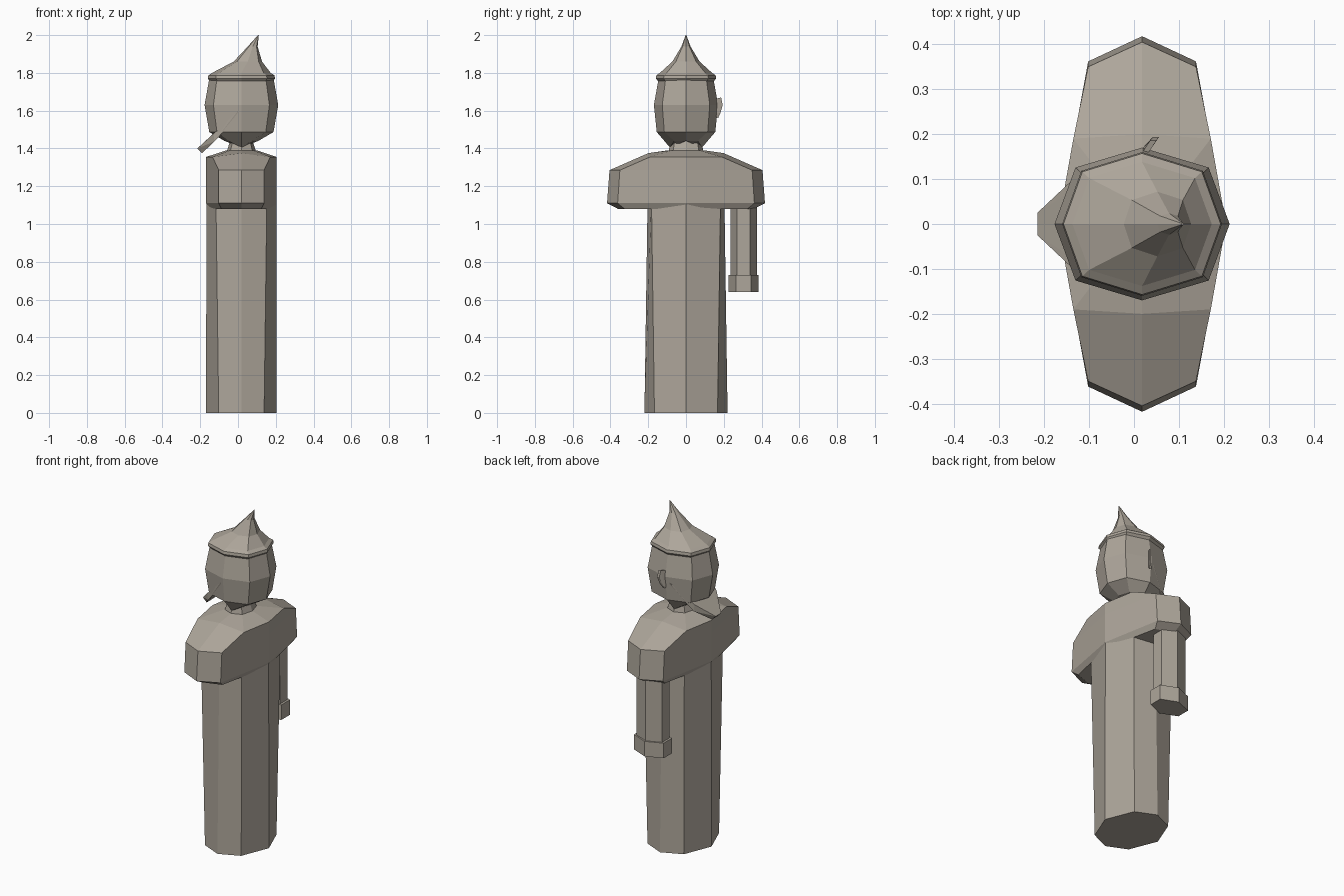
import bpy, bmesh

if "Cube" in bpy.data.objects:
    bpy.data.objects.remove(bpy.data.objects["Cube"])

stone = bpy.data.materials.new("weathered stone")
stone.diffuse_color = (0.42, 0.38, 0.325, 1)
stone.use_nodes = True
stone.node_tree.nodes["Principled BSDF"].inputs["Base Color"].default_value = stone.diffuse_color
CX = 0.018


def finish(bm, name):
    bmesh.ops.recalc_face_normals(bm, faces=bm.faces)
    me = bpy.data.meshes.new(name)
    bm.to_mesh(me)
    bm.free()
    me.materials.append(stone)
    ob = bpy.data.objects.new(name, me)
    bpy.context.collection.objects.link(ob)
    return ob


def loft(name, rings):
    """Skin equal-length rings of points and cap both ends."""
    bm = bmesh.new()
    vs = [[bm.verts.new(p) for p in r] for r in rings]
    n = len(vs[0])
    for a, b in zip(vs, vs[1:]):
        for i in range(n):
            j = (i + 1) % n
            bm.faces.new((a[i], a[j], b[j], b[i]))
    bm.faces.new(vs[0][::-1])
    bm.faces.new(vs[-1])
    return finish(bm, name)


def hull(name, pts):
    bm = bmesh.new()
    for p in pts:
        bm.verts.new(p)
    bmesh.ops.convex_hull(bm, input=bm.verts)
    return finish(bm, name)


def oct_ring(z, rx, ry, dx=None, dy=None, ztip=None, cx=CX):
    """Octagon with corners on the axes; ztip sets the height of the y corners."""
    dx = rx * 0.76 if dx is None else dx
    dy = ry * 0.74 if dy is None else dy
    zt = z if ztip is None else ztip
    return [(cx + rx, 0, z), (cx + dx, dy, z), (cx, ry, zt), (cx - dx, dy, z),
            (cx - rx, 0, z), (cx - dx, -dy, z), (cx, -ry, zt), (cx + dx, -dy, z)]


def hex_ring(z, rx, ry, cx, cy):
    return [(cx + rx, cy + ry / 2, z), (cx, cy + ry, z), (cx - rx, cy + ry / 2, z),
            (cx - rx, cy - ry / 2, z), (cx, cy - ry, z), (cx + rx, cy - ry / 2, z)]


# Robe column
loft("robe", [oct_ring(0, 0.187, 0.22, 0.12, 0.167),
              oct_ring(1.15, 0.185, 0.203, 0.135, 0.183)])

# Broad shoulders / sleeve stumps
loft("shoulders", [oct_ring(1.08, 0.175, 0.36, 0.105, 0.325),
                   oct_ring(1.11, 0.187, 0.418, 0.12, 0.362),
                   oct_ring(1.285, 0.187, 0.405, 0.12, 0.35),
                   oct_ring(1.355, 0.187, 0.2, 0.153, 0.19, 1.375),
                   oct_ring(1.39, 0.08, 0.095)])

# Neck
loft("neck", [oct_ring(1.37, 0.082, 0.095), oct_ring(1.47, 0.05, 0.075)])

# Head, tapering to a jaw
loft("head", [oct_ring(1.44, 0.09, 0.085, ztip=1.405),
              oct_ring(1.487, 0.17, 0.155),
              oct_ring(1.63, 0.195, 0.17),
              oct_ring(1.77, 0.17, 0.145)])

# Pointed cap leaning back
loft("cap", [oct_ring(1.753, 0.165, 0.145),
             oct_ring(1.77, 0.178, 0.16),
             oct_ring(1.787, 0.175, 0.157),
             oct_ring(1.80, 0.155, 0.138),
             oct_ring(1.86, 0.075, 0.072, cx=0.052),
             oct_ring(1.94, 0.026, 0.024, cx=0.078),
             oct_ring(2.0, 0.002, 0.002, cx=0.108)])

# Jutting beard running back along the jaw
hull("beard", [(x, s * y, z) for s in (-1, 1) for x, y, z in (
    (-0.215, 0.025, 1.40), (-0.19, 0.025, 1.375), (-0.13, 0.105, 1.478),
    (-0.125, 0.105, 1.437), (0.0, 0.163, 1.60), (0.0, 0.155, 1.57))])

# Single remaining ear
hull("ear", [(x + d, y, z) for d in (0, 0.014) for x, y, z in (
    (0.012, 0.15, 1.58), (0.012, 0.15, 1.66), (0.036, 0.186, 1.67),
    (0.042, 0.194, 1.63), (0.034, 0.183, 1.59), (0.02, 0.17, 1.56))])

# Single remaining arm with cuff
loft("forearm", [hex_ring(0.7, 0.085, 0.07, 0.005, 0.305),
                 hex_ring(1.15, 0.085, 0.07, 0.005, 0.305)])
loft("cuff", [hex_ring(0.64, 0.098, 0.08, 0.005, 0.304),
              hex_ring(0.73, 0.098, 0.08, 0.005, 0.304)])
